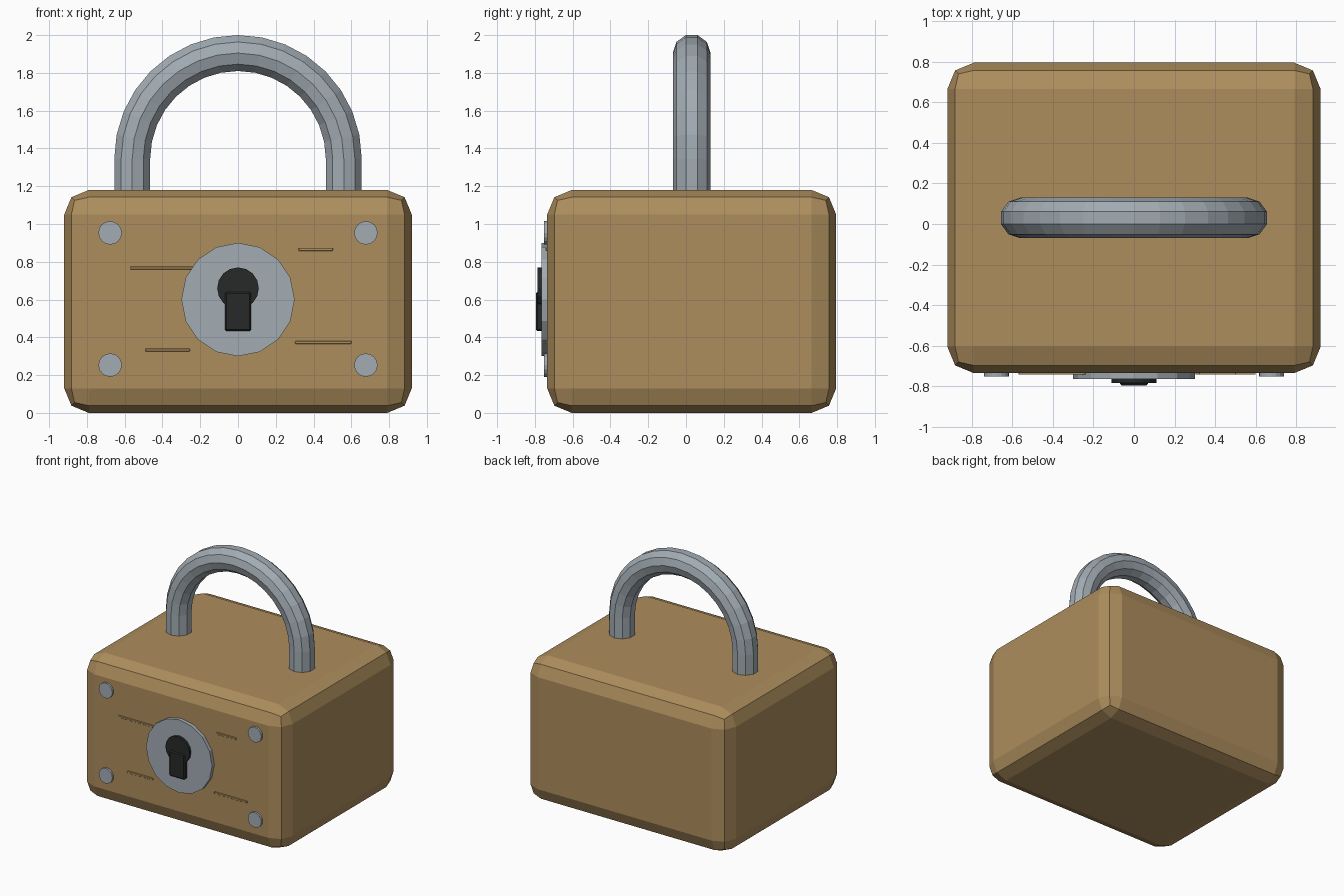
import bpy, bmesh
from math import pi, sin, cos

if "Cube" in bpy.data.objects:
    bpy.data.objects.remove(bpy.data.objects["Cube"])


def material(name, rgb):
    m = bpy.data.materials.new(name)
    m.diffuse_color = (*rgb, 1)
    m.use_nodes = True
    m.node_tree.nodes["Principled BSDF"].inputs["Base Color"].default_value = m.diffuse_color
    return m


BRASS = material("brass", (0.42, 0.27, 0.11))
STEEL = material("steel", (0.36, 0.41, 0.45))
BLACK = material("black", (0.02, 0.022, 0.022))


def finish(bm, name, mat):
    bmesh.ops.recalc_face_normals(bm, faces=bm.faces)
    me = bpy.data.meshes.new(name)
    bm.to_mesh(me)
    bm.free()
    me.materials.append(mat)
    ob = bpy.data.objects.new(name, me)
    bpy.context.collection.objects.link(ob)
    return ob


def box(name, lo, hi, mat, bevel=0, segments=1):
    bm = bmesh.new()
    bmesh.ops.create_cube(bm, size=1)
    for v in bm.verts:
        v.co = [(a + b) / 2 + c * (b - a) for a, b, c in zip(lo, hi, v.co)]
    if bevel:
        bmesh.ops.bevel(bm, geom=bm.edges[:], offset=bevel, segments=segments,
                        profile=0.5, affect='EDGES')
    return finish(bm, name, mat)


def disc(name, x, z, r, y0, y1, sides, mat):
    """Short cylinder lying along y."""
    bm = bmesh.new()
    rings = [[bm.verts.new((x + r * cos(2 * pi * i / sides), y,
                            z + r * sin(2 * pi * i / sides)))
              for i in range(sides)] for y in (y0, y1)]
    bm.faces.new(rings[0])
    bm.faces.new(rings[1])
    for i in range(sides):
        j = (i + 1) % sides
        bm.faces.new((rings[0][i], rings[0][j], rings[1][j], rings[1][i]))
    return finish(bm, name, mat)


FRONT = -0.735

# Body block with rounded edges
box("body", (-0.92, FRONT, 0), (0.92, 0.795, 1.18), BRASS, 0.13, 2)

# Shackle: ten-sided tube swept along two legs and a half circle
R, r, zc, yc, sides, arc = 0.56, 0.1, 1.345, 0.03, 10, 16
path = [(R, 1.08, 0)]
path += [(R * cos(pi * i / arc), zc + R * sin(pi * i / arc), pi * i / arc)
         for i in range(arc + 1)]
path += [(-R, 1.08, pi)]
bm = bmesh.new()
rings = []
for x, z, a in path:
    ring = []
    for k in range(sides):
        t = 2 * pi * k / sides
        out = r * sin(t)
        ring.append(bm.verts.new((x + out * cos(a), yc + r * cos(t), z + out * sin(a))))
    rings.append(ring)
for p, q in zip(rings, rings[1:]):
    for k in range(sides):
        n = (k + 1) % sides
        bm.faces.new((p[k], p[n], q[n], q[k]))
bm.faces.new(rings[0])
bm.faces.new(rings[-1])
finish(bm, "shackle", STEEL)

# Lock plate and keyhole
disc("lock_plate", 0, 0.6, 0.3, FRONT + 0.02, -0.765, 16, STEEL)
disc("keyhole_round", 0, 0.66, 0.11, -0.755, -0.785, 16, BLACK)
box("keyhole_slot", (-0.07, -0.795, 0.433), (0.07, -0.755, 0.64), BLACK, 0.008)

# Corner rivets
for x in (-0.677, 0.677):
    for z in (0.253, 0.953):
        disc("rivet", x, z, 0.062, FRONT + 0.02, -0.752, 16, STEEL)

# Raised scratch lines on the front
for x0, x1, z in ((-0.57, -0.24, 0.767), (0.32, 0.503, 0.866),
                  (-0.49, -0.255, 0.333), (0.303, 0.6, 0.373)):
    box("scratch", (x0, -0.743, z - 0.008), (x1, FRONT + 0.01, z + 0.008), BRASS, 0.002)
